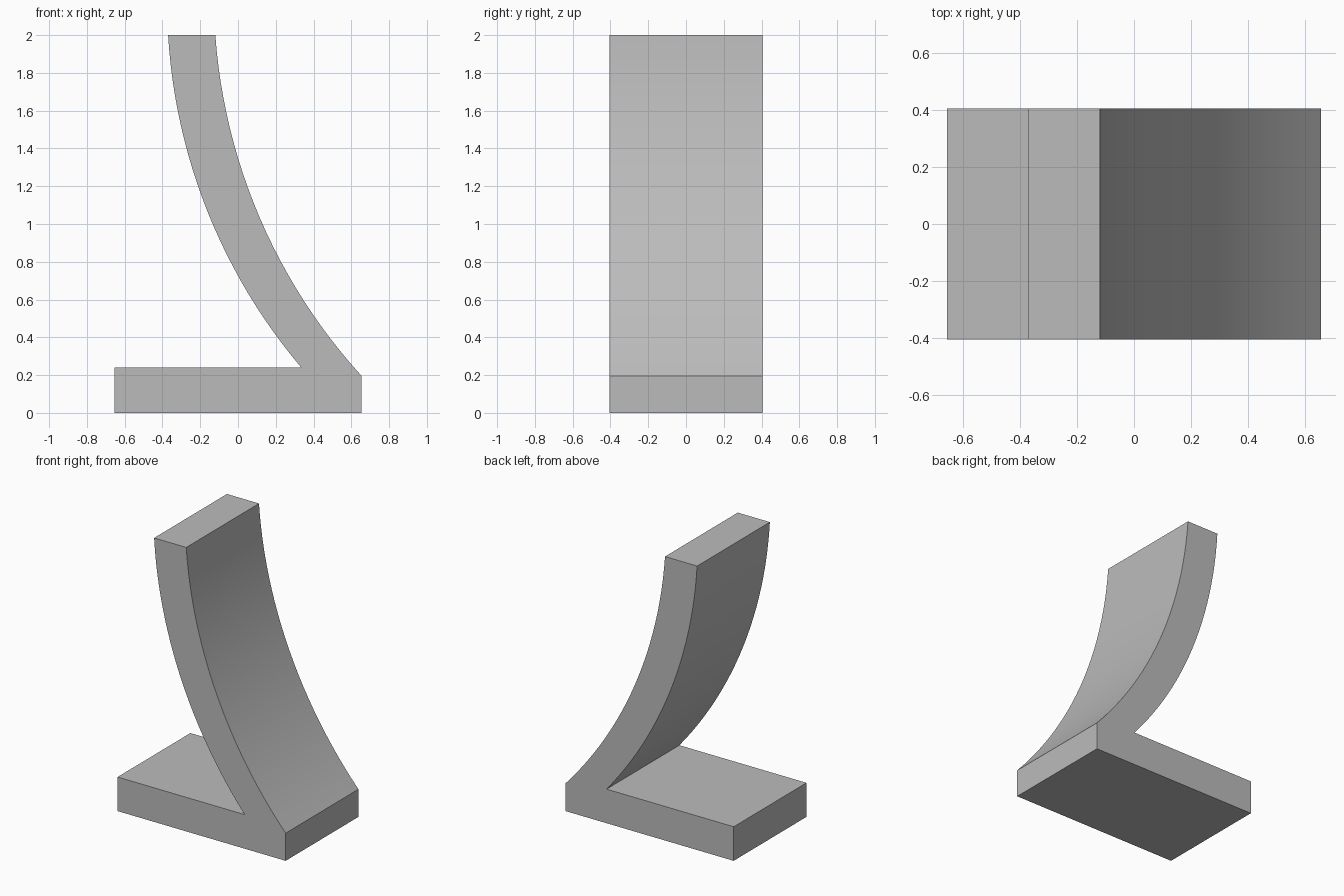
import bpy, bmesh, math
from mathutils import Vector

cube = bpy.data.objects.get("Cube")
if cube:
    bpy.data.objects.remove(cube, do_unlink=True)

HALF_DEPTH = 0.405
RADIUS = 3.0
STEPS = 24


def arc(start, end):
    """Points of a circular arc bulging to the right of start -> end."""
    a, b = Vector(start), Vector(end)
    chord = b - a
    normal = Vector((chord.y, -chord.x)).normalized()
    centre = (a + b) / 2 - normal * math.sqrt(RADIUS**2 - (chord.length / 2)**2)
    half = math.asin(chord.length / 2 / RADIUS)
    mid = math.atan2(normal.y, normal.x)
    angles = [mid - half + 2 * half * i / STEPS for i in range(STEPS + 1)]
    return [centre + RADIUS * Vector((math.cos(t), math.sin(t))) for t in angles]


# Neutral grey finish
grey = bpy.data.materials.new("neutral grey")
grey.use_nodes = True
colour = (0.5, 0.5, 0.5, 1)
grey.diffuse_color = colour
grey.node_tree.nodes["Principled BSDF"].inputs["Base Color"].default_value = colour

# Side profile: flat foot, then the curved back rising from its right end
profile = [Vector(p) for p in ((-0.655, 0.24), (-0.655, 0), (0.655, 0))]
outer = arc((-0.12, 2), (0.655, 0.195))
inner = arc((-0.37, 2), (0.335, 0.24))
profile += outer[::-1] + inner

# Extrude the profile through the depth
bm = bmesh.new()
face = bm.faces.new([bm.verts.new((p.x, -HALF_DEPTH, p.y)) for p in profile])
ext = bmesh.ops.extrude_face_region(bm, geom=[face])
moved = [v for v in ext["geom"] if isinstance(v, bmesh.types.BMVert)]
bmesh.ops.translate(bm, verts=moved, vec=(0, 2 * HALF_DEPTH, 0))
bmesh.ops.recalc_face_normals(bm, faces=bm.faces)
mesh = bpy.data.meshes.new("curved_stand")
bm.to_mesh(mesh)
bm.free()
mesh.materials.append(grey)
stand = bpy.data.objects.new("curved_stand", mesh)
bpy.context.collection.objects.link(stand)

# Smooth the curved faces, keep the corners sharp
bpy.ops.object.select_all(action="DESELECT")
stand.select_set(True)
bpy.context.view_layer.objects.active = stand
bpy.ops.object.shade_smooth_by_angle(angle=math.radians(20))
